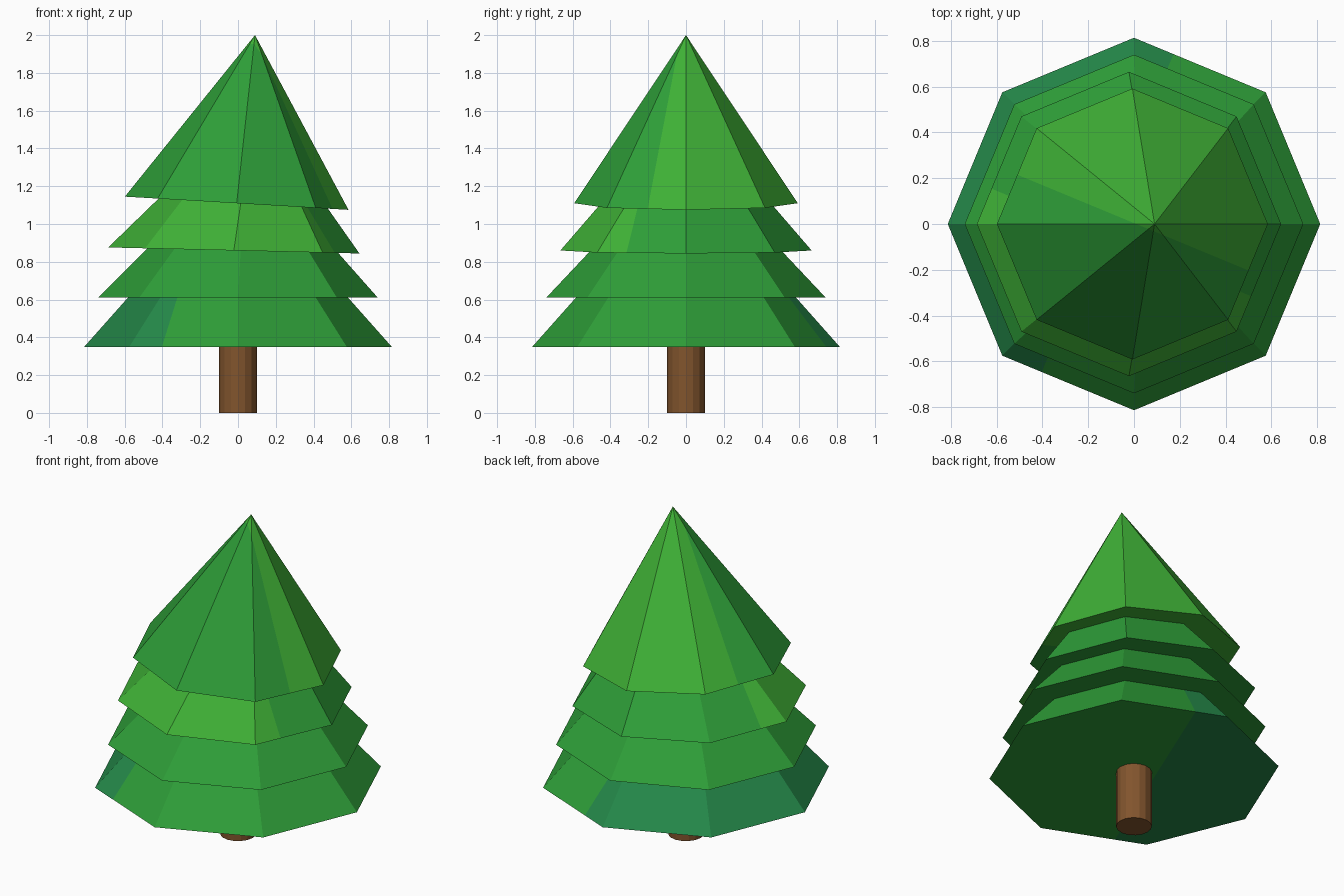
import bpy, bmesh, math
from mathutils import Vector

if "Cube" in bpy.data.objects:
    bpy.data.objects.remove(bpy.data.objects["Cube"])


def material(name, srgb):
    m = bpy.data.materials.new(name)
    lin = [((c / 255 + 0.055) / 1.055) ** 2.4 for c in srgb]
    m.diffuse_color = (*lin, 1)
    m.use_nodes = True
    m.node_tree.nodes["Principled BSDF"].inputs["Base Color"].default_value = m.diffuse_color
    return m


green = material("leaf green", (46, 158, 56))
yellow_green = material("light yellow green", (63, 177, 54))
teal = material("bluish green", (36, 136, 73))
brown = material("bark brown", (130, 85, 45))


def finish(name, bm, mats):
    mesh = bpy.data.meshes.new(name)
    bm.normal_update()
    bm.to_mesh(mesh)
    bm.free()
    for m in mats:
        mesh.materials.append(m)
    bpy.context.collection.objects.link(bpy.data.objects.new(name, mesh))


def tier(name, centre, radius, drop, apex, mats, split=None):
    """Eight-sided leaning cone; drop lowers the +x rim. split = (x offset, angle)."""
    bm = bmesh.new()
    cx, cz = centre
    rim = []
    for i in range(8):
        a = math.radians(45 * i)
        rim.append(bm.verts.new((cx + radius * math.cos(a), radius * math.sin(a),
                                 cz - drop * math.cos(a))))
    tip = bm.verts.new((apex[0], 0, apex[1]))
    for i in range(8):
        bm.faces.new((rim[i], rim[(i + 1) % 8], tip))
    bm.faces.new(rim[::-1])
    # two-tone split along a vertical plane
    if split:
        p = Vector((split[0], 0, 0))
        a = math.radians(split[1])
        n = Vector((math.cos(a), math.sin(a), 0))
        bmesh.ops.bisect_plane(bm, geom=bm.verts[:] + bm.edges[:] + bm.faces[:],
                               dist=1e-5, plane_co=p, plane_no=n)
        for f in bm.faces:
            f.material_index = int((f.calc_center_median() - p).dot(n) > 0)
    finish(name, bm, mats)


# foliage, bottom to top
tier("foliage_bottom", (0, 0.35), 0.814, 0, (0, 1.265), [green, teal], (-0.135, 157.5))
tier("foliage_lower", (0, 0.61), 0.74, 0, (0.045, 1.395), [green])
tier("foliage_upper", (-0.022, 0.86), 0.665, 0.016, (0.09, 1.63),
     [green, yellow_green], (-0.25, -112.5))
tier("foliage_top", (-0.007, 1.11), 0.592, 0.035, (0.09, 2.0),
     [green, yellow_green], (0.01, 67.5))

# trunk
bm = bmesh.new()
bmesh.ops.create_cone(bm, cap_ends=True, segments=16, radius1=0.1, radius2=0.1, depth=0.45)
bmesh.ops.translate(bm, verts=bm.verts, vec=(0, 0, 0.225))
finish("trunk", bm, [brown])
